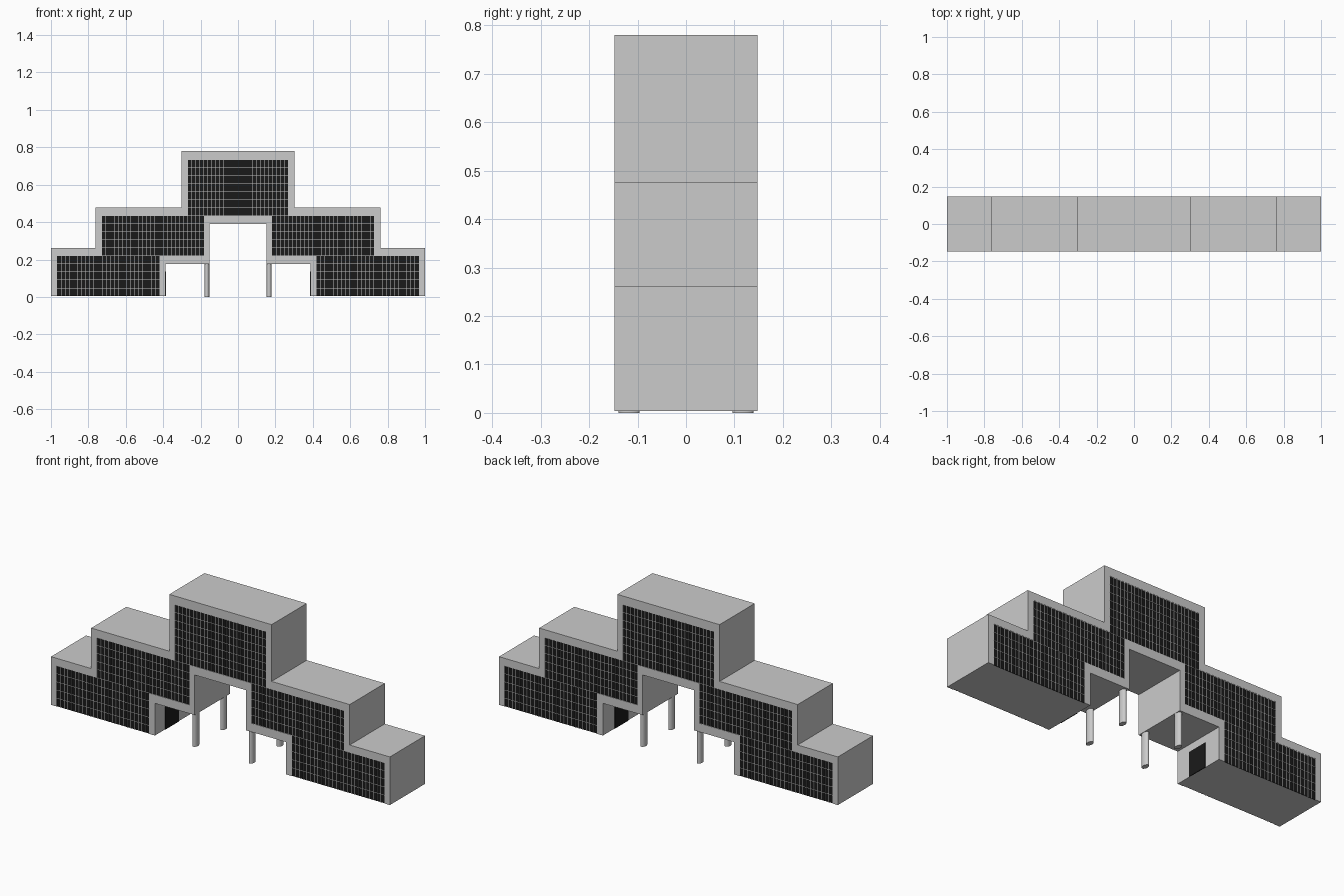
import bpy, bmesh, math

if "Cube" in bpy.data.objects:
    bpy.data.objects.remove(bpy.data.objects["Cube"])

Z0 = 0.004      # underside of the building
D = 0.148       # half depth
RECESS = 0.004  # glass recess behind the frame


def finish(bm, name, color=None):
    bmesh.ops.recalc_face_normals(bm, faces=bm.faces[:])
    me = bpy.data.meshes.new(name)
    bm.to_mesh(me)
    bm.free()
    ob = bpy.data.objects.new(name, me)
    bpy.context.collection.objects.link(ob)
    if color:
        mat = bpy.data.materials.new(name + "_material")
        mat.diffuse_color = color
        mat.use_nodes = True
        mat.node_tree.nodes["Principled BSDF"].inputs["Base Color"].default_value = mat.diffuse_color
        me.materials.append(mat)
    return ob


def prism(name, half, y0, y1):
    """Extrude a left/right mirrored x-z outline (right half given) along y."""
    pts = half + [(-x, z) for x, z in reversed(half)]
    bm = bmesh.new()
    face = bm.faces.new([bm.verts.new((x, y0, z)) for x, z in pts])
    ext = bmesh.ops.extrude_face_region(bm, geom=[face])
    for v in ext["geom"]:
        if isinstance(v, bmesh.types.BMVert):
            v.co.y = y1
    return finish(bm, name)


def box(bm, x0, x1, y0, y1, z0, z1):
    vs = bmesh.ops.create_cube(bm, size=1)["verts"]
    for v in vs:
        v.co = ((x0 + x1) / 2 + v.co.x * (x1 - x0),
                (y0 + y1) / 2 + v.co.y * (y1 - y0),
                (z0 + z1) / 2 + v.co.z * (z1 - z0))


# Right halves of the stepped outlines
roof = [(0.302, 0.78), (0.302, 0.477), (0.763, 0.477), (0.763, 0.261), (1.0, 0.261), (1.0, Z0)]
roof_in = [(0.967, Z0), (0.967, 0.222), (0.728, 0.222), (0.728, 0.436), (0.268, 0.436), (0.268, 0.735)]
arch = [(0.387, Z0), (0.387, 0.176), (0.152, 0.176), (0.152, 0.39)]
arch_out = [(0.182, 0.436), (0.182, 0.222), (0.421, 0.222), (0.421, Z0)]

# Solid stepped building core
prism("building_body", roof + arch, -D + RECESS, D - RECESS)


# Concrete frame bands, front and back
def band(name, outer, inner, y0, y1):
    right = outer + inner
    left = [(-x, z) for x, z in reversed(right)]
    bm = bmesh.new()
    face = bm.faces.new([bm.verts.new((x, y0, z)) for x, z in right + left])
    ext = bmesh.ops.extrude_face_region(bm, geom=[face])
    for v in ext["geom"]:
        if isinstance(v, bmesh.types.BMVert):
            v.co.y = y1
    finish(bm, name)


# Window areas: x0, x1, z0, z1, columns, rows
areas = [(-0.268, 0.268, 0.436, 0.735, 25, 7)]
for s in (-1, 1):
    for a, b, z0, z1 in ((0.421, 0.967, Z0, 0.222), (0.182, 0.728, 0.222, 0.436)):
        x0, x1 = sorted((s * a, s * b))
        areas.append((x0, x1, z0, z1, 25, 5))

for side, s in (("front", -1), ("back", 1)):
    y0, y1 = s * (D - RECESS), s * D
    band(side + "_outer_frame", roof, roof_in, y0, y1)
    band(side + "_arch_frame", arch_out, arch, y0, y1)

    # Dark glazing and its grid of mullions
    glass, bars = bmesh.new(), bmesh.new()
    g1 = s * (D - 0.0025)
    m1 = s * (D - 0.001)
    w = 0.0012
    for x0, x1, z0, z1, nx, nz in areas:
        box(glass, x0, x1, min(y0, g1), max(y0, g1), z0, z1)
        for i in range(1, nx):
            x = x0 + (x1 - x0) * i / nx
            box(bars, x - w, x + w, min(y0, m1), max(y0, m1), z0, z1)
        for i in range(1, nz + 1):
            z = z0 + (z1 - z0) * i / nz - (w if i == nz else 0)
            box(bars, x0, x1, min(y0, m1), max(y0, m1), z - w, z + w)
    finish(glass, side + "_glazing", (0.01, 0.01, 0.01, 1))
    finish(bars, side + "_mullions")

for side, s in (("left", -1), ("right", 1)):
    # Entrance door on the wall facing the passage
    bm = bmesh.new()
    box(bm, *sorted((s * 0.384, s * 0.39)), -0.062, 0.052, Z0, 0.135)
    finish(bm, side + "_door", (0.01, 0.01, 0.01, 1))

    # Oval columns beside the central opening
    for y in (-0.1175, 0.1175):
        bpy.ops.mesh.primitive_cylinder_add(vertices=32, radius=1, depth=0.18,
                                            location=(s * 0.1665, y, 0.09))
        ob = bpy.context.object
        ob.name = side + ("_front_column" if y < 0 else "_back_column")
        ob.scale = (0.0135, 0.022, 1)
        bpy.ops.object.transform_apply(location=False, rotation=False, scale=True)
        bpy.ops.object.shade_smooth_by_angle(angle=math.radians(40))
